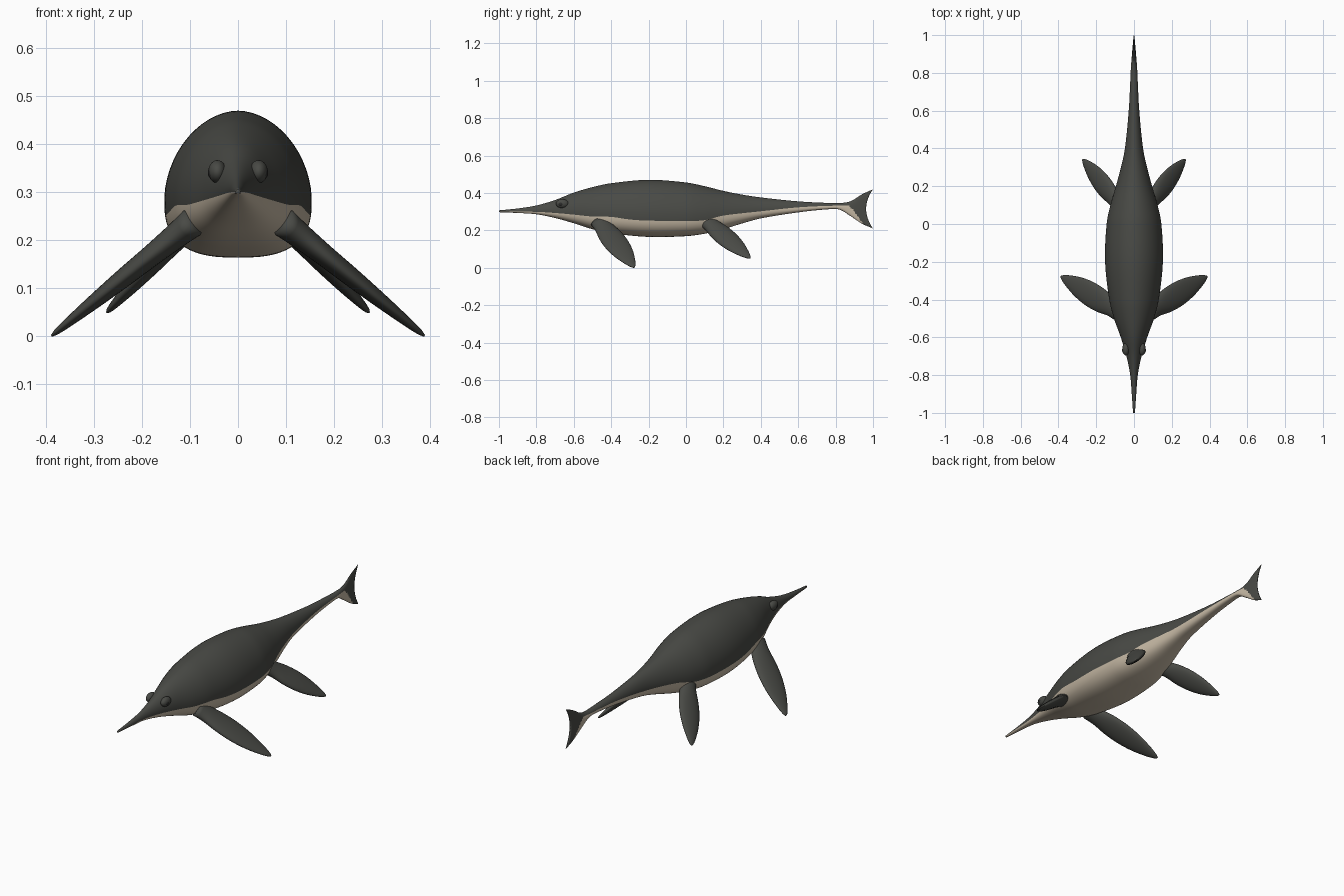
import bpy, bmesh, math
from mathutils import Vector

if "Cube" in bpy.data.objects:
    bpy.data.objects.remove(bpy.data.objects["Cube"])


def material(name, rgb):
    m = bpy.data.materials.new(name)
    m.diffuse_color = (*rgb, 1)
    m.use_nodes = True
    m.node_tree.nodes["Principled BSDF"].inputs["Base Color"].default_value = m.diffuse_color
    return m


DARK = material("dark grey skin", (0.066, 0.068, 0.060))
CREAM = material("cream belly", (0.56, 0.48, 0.37))
BLACK = material("eye black", (0.025, 0.025, 0.024))


def curve(keys, x):
    """Smooth interpolation through (x, value, ...) rows."""
    n = len(keys)
    i = max(0, min(n - 2, sum(k[0] <= x for k in keys) - 1))

    def slope(j, c):
        a, b = keys[max(j - 1, 0)], keys[min(j + 1, n - 1)]
        return (b[c] - a[c]) / (b[0] - a[0])
    k0, k1 = keys[i], keys[i + 1]
    d = k1[0] - k0[0]
    t = (x - k0[0]) / d
    return [(2*t**3 - 3*t*t + 1) * k0[c] + (t**3 - 2*t*t + t) * d * slope(i, c)
            + (3*t*t - 2*t**3) * k1[c] + (t**3 - t*t) * d * slope(i + 1, c)
            for c in range(1, len(k0))]


def loft(name, rings, mats, rule=None):
    """Skin closed rings; ends are closed with strips across the ring."""
    bm = bmesh.new()
    vs = [[bm.verts.new(p) for p in r] for r in rings]
    n = len(rings[0])
    for a, b in zip(vs, vs[1:]):
        for i in range(n):
            j = (i + 1) % n
            f = bm.faces.new((a[i], a[j], b[j], b[i]))
            if rule:
                f.material_index = rule(min(i, n - 1 - i), f.calc_center_median())
    for r in (vs[0], vs[-1]):
        for i in range(n // 2):
            quad = [r[i], r[i + 1], r[(n - i - 1) % n], r[(n - i) % n]]
            bm.faces.new(list(dict.fromkeys(quad)))
    bmesh.ops.recalc_face_normals(bm, faces=bm.faces)
    me = bpy.data.meshes.new(name)
    bm.to_mesh(me)
    bm.free()
    for m in mats:
        me.materials.append(m)
    for p in me.polygons:
        p.use_smooth = True
    ob = bpy.data.objects.new(name, me)
    bpy.context.collection.objects.link(ob)
    return ob


# Body and tail fluke: y, top z, bottom z, half width
SHAPE = [(-1, .307, .297, .005), (-.9, .317, .293, .012), (-.8, .333, .286, .020),
         (-.7, .362, .266, .040), (-.6, .402, .238, .070), (-.5, .431, .206, .106),
         (-.4, .452, .185, .131), (-.2, .470, .165, .153), (0, .456, .169, .145),
         (.1, .436, .182, .125), (.2, .411, .206, .096), (.3, .391, .237, .069),
         (.4, .376, .264, .048), (.6, .355, .296, .028), (.75, .347, .312, .020),
         (.82, .346, .311, .017), (.88, .356, .276, .013), (.94, .392, .236, .009),
         (1, .420, .210, .004)]
# Height of the edge between dark back and pale belly
EDGE = [(-1, .301), (-.8, .299), (-.7, .293), (-.6, .284), (-.5, .274), (-.4, .272),
        (-.3, .258), (-.2, .252), (.08, .252), (.2, .279), (.4, .302), (.6, .323),
        (.8, .332), (1, .332)]
LOW, HIGH = 14, 16


def body_ring(s):
    top, bot, w = curve(SHAPE, s)
    edge = curve(EDGE, s)[0]
    zc = bot + .39 * (top - bot)
    up, dn = top - zc, zc - bot

    def point(t):
        n, h = (1.88, up) if t > 0 else (2.7, dn)
        sn = math.sin(t)
        z = zc + math.copysign(abs(sn) ** (2 / n) * h, sn)
        x = w * max(math.cos(t), 0) ** (2 / n)
        # hollow trailing edge of the fluke
        u = 2 * (z - bot) / (top - bot) - 1
        notch = .037 * max(0, (s - .85) / .15) * (1 - u * u)
        return x, s - notch, z
    e = edge - zc
    q = (min(e / up, .95)) ** .94 if e > 0 else -(min(-e / dn, .95)) ** 1.35
    tb = math.asin(q)
    half = [point(-math.pi/2 + (tb + math.pi/2) * k / LOW) for k in range(LOW)]
    half += [point(tb + (math.pi/2 - tb) * k / HIGH) for k in range(HIGH + 1)]
    return half + [(-x, y, z) for x, y, z in half[-2:0:-1]]


def belly_rule(i, c):
    return 1 if i < LOW and c.y < .875 + (.332 - c.z) * .75 else 0


stations = [-1 + .02 * i for i in range(90)] + [.8 + .01 * i for i in range(21)]
loft("body", [body_ring(s) for s in stations], [DARK, CREAM], belly_rule)


# Flippers: fraction of span, chord, thickness
PADDLE = [(0, .80, .065), (.12, .80, .055), (.3, 1, .046), (.5, 1.03, .040),
          (.7, .84, .031), (.88, .48, .020), (.97, .22, .012), (1, .07, .005)]


def flipper(name, root, tip, chord, side):
    root, tip = Vector(root), Vector(tip)
    span = (tip - root).normalized()
    fore = Vector((0, -1, 0))
    fore = (fore - span * fore.dot(span)).normalized()
    thick = span.cross(fore)
    rings = []
    for k in range(29):
        f = 1 - (1 - k / 28) ** 1.4
        c, t = curve(PADDLE, f)
        mid = root.lerp(tip, f)
        ring = []
        for j in range(24):
            a = math.tau * j / 24
            p = mid + fore * (math.cos(a) * c * chord / 2) + thick * (math.sin(a) * t / 2)
            ring.append((side * p.x, p.y, p.z))
        rings.append(ring)
    loft(name, rings, [DARK])


def ellipsoid(name, centre, radii, mat):
    bpy.ops.mesh.primitive_uv_sphere_add(segments=24, ring_count=14, location=centre)
    ob = bpy.context.object
    ob.name = name
    ob.scale = radii
    ob.data.materials.append(mat)
    bpy.ops.object.shade_smooth()


for side, label in ((1, "right"), (-1, "left")):
    flipper("front_flipper_" + label, (.085, -.460, .245), (.387, -.278, .002), .130, side)
    flipper("rear_flipper_" + label, (.085, .110, .250), (.272, .342, .051), .112, side)
    # Brow bulge with an eye set in it
    ellipsoid("eye_socket_" + label, (side * .043, -.662, .343), (.019, .034, .024), DARK)
    ellipsoid("eye_" + label, (side * .053, -.668, .341), (.010, .016, .013), BLACK)
